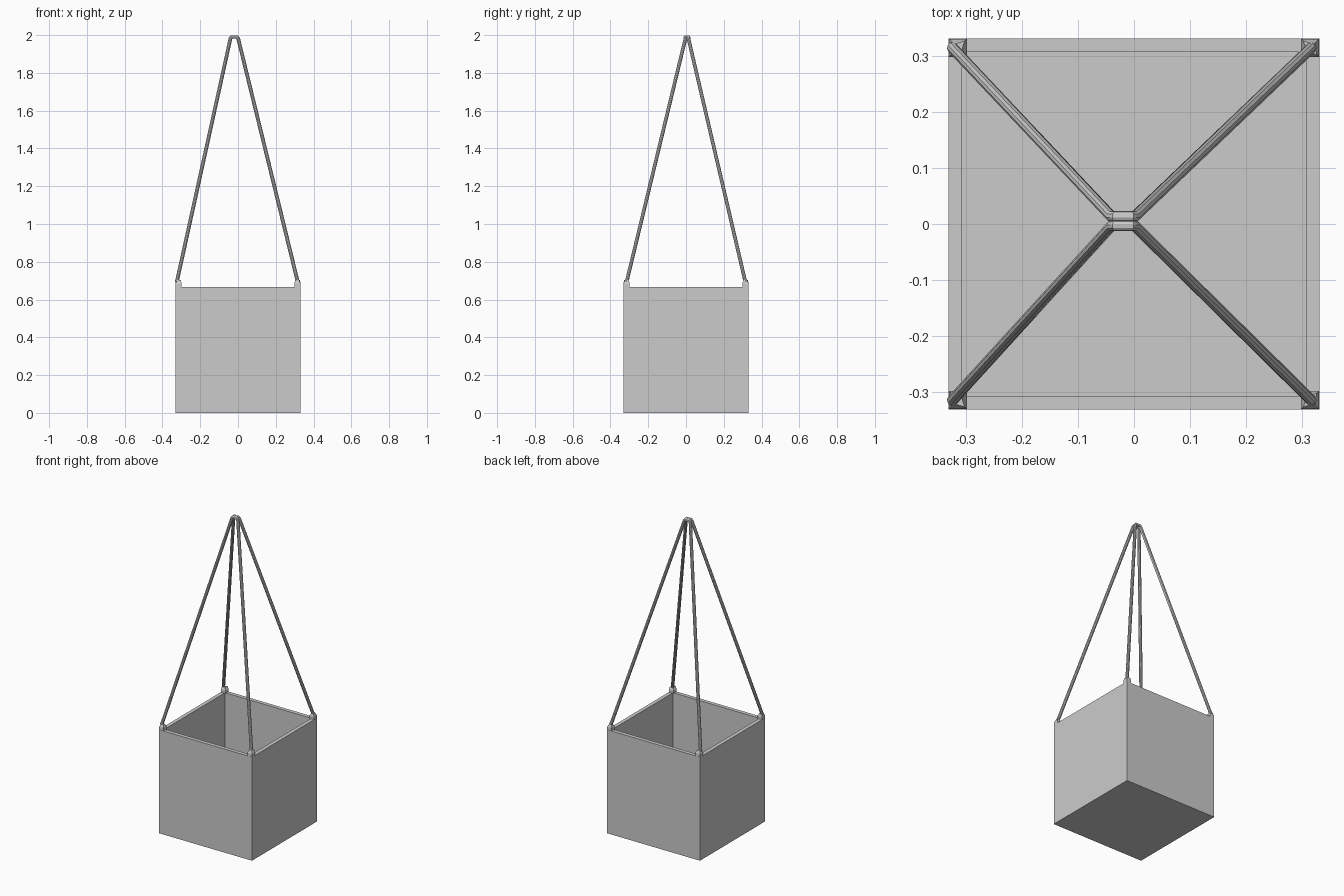
import bpy, bmesh
from mathutils import Vector, Matrix

if "Cube" in bpy.data.objects:
    bpy.data.objects.remove(bpy.data.objects["Cube"])

HALF, HEIGHT, WALL = 0.332, 0.667, 0.035


def add_mesh(name, bm):
    bmesh.ops.recalc_face_normals(bm, faces=bm.faces)
    me = bpy.data.meshes.new(name)
    bm.to_mesh(me)
    bm.free()
    ob = bpy.data.objects.new(name, me)
    bpy.context.collection.objects.link(ob)
    return ob


# Open-topped box: inset the lid, then sink it to form the inner floor
bm = bmesh.new()
bmesh.ops.create_cube(bm, size=1, matrix=Matrix.Translation((0, 0, HEIGHT / 2))
                      @ Matrix.Diagonal((2 * HALF, 2 * HALF, HEIGHT, 1)))
bm.faces.ensure_lookup_table()
lid = max(bm.faces, key=lambda f: f.calc_center_median().z)
bmesh.ops.inset_region(bm, faces=[lid], thickness=WALL)
well = bmesh.ops.extrude_discrete_faces(bm, faces=[lid])["faces"][0]
for v in well.verts:
    v.co.z = WALL
add_mesh("open_box", bm)


# Corner lugs: small square posts chamfered to a ridge across the diagonal
def corner_lug(sx, sy):
    bm = bmesh.new()
    c, r = HALF - 0.017, 0.016
    rings = []
    for z, pull in ((HEIGHT - 0.001, 0.0), (0.685, 0.0), (0.703, 0.6)):
        ring = []
        for dx, dy in ((-1, -1), (1, -1), (1, 1), (-1, 1)):
            k = 1 - pull if dx == dy else 1 - pull * 0.4
            ring.append(bm.verts.new((sx * (c + dx * r * k), sy * (c + dy * r * k), z)))
        rings.append(ring)
    for a, b in zip(rings, rings[1:]):
        for i in range(4):
            j = (i + 1) % 4
            bm.faces.new((a[i], a[j], b[j], b[i]))
    bm.faces.new(rings[0])
    bm.faces.new(rings[-1])
    add_mesh("corner_lug", bm)


# Rope loops: a bent tube around each lug ridge
def rope(name, pts, radius):
    cu = bpy.data.curves.new(name, 'CURVE')
    cu.dimensions = '3D'
    cu.bevel_depth = radius
    cu.bevel_resolution = 3
    cu.use_fill_caps = True
    sp = cu.splines.new('POLY')
    sp.points.add(len(pts) - 1)
    for p, co in zip(sp.points, pts):
        p.co = (*co, 1)
    ob = bpy.data.objects.new(name, cu)
    bpy.context.collection.objects.link(ob)
    bpy.context.view_layer.update()
    me = bpy.data.meshes.new_from_object(ob.evaluated_get(bpy.context.evaluated_depsgraph_get()))
    bpy.data.objects.remove(ob)
    out = bpy.data.objects.new(name, me)
    bpy.context.collection.objects.link(out)
    bpy.context.view_layer.objects.active = out
    out.select_set(True)
    bpy.ops.object.shade_smooth_by_angle()
    out.select_set(False)


for sx in (-1, 1):
    for sy in (-1, 1):
        corner_lug(sx, sy)

# Two hanging ropes, each running up one side, across the top and down again
for side, sy, y_top in (("front", -1, -0.003), ("back", 1, 0.013)):
    left_top, right_top = Vector((-0.04, y_top, 1.982)), Vector((0.001, y_top, 1.982))
    pts = [(-0.325, sy * 0.316, 0.695),
           (-0.321, sy * 0.311, 0.707),
           left_top,
           left_top + Vector((0.006, 0, 0.008)),
           right_top + Vector((-0.006, 0, 0.008)),
           right_top,
           (0.313, sy * 0.311, 0.707),
           (0.317, sy * 0.316, 0.695)]
    rope(side + "_rope", pts, 0.01)
